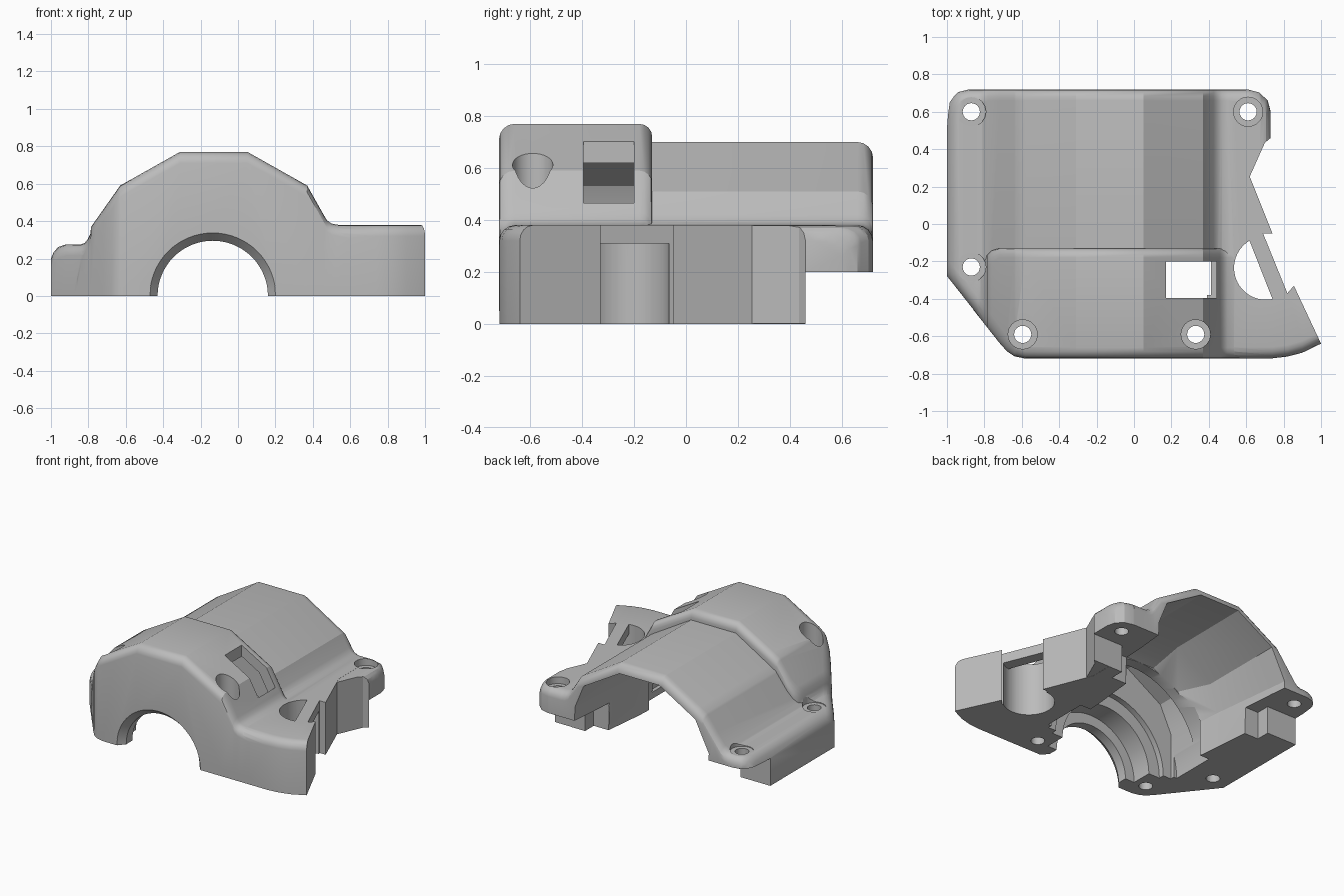
import bpy, bmesh, math

cube = bpy.data.objects.get("Cube")
if cube:
    bpy.data.objects.remove(cube, do_unlink=True)

grey = bpy.data.materials.new("satin grey")
grey.use_nodes = True
grey.diffuse_color = (0.5, 0.5, 0.5, 1)
grey.node_tree.nodes["Principled BSDF"].inputs["Base Color"].default_value = (0.5, 0.5, 0.5, 1)


def loft(name, loops):
    """Skin a closed solid through a list of matching point loops."""
    bm = bmesh.new()
    rings = [[bm.verts.new(p) for p in loop] for loop in loops]
    for a, b in zip(rings, rings[1:]):
        for i in range(len(a)):
            j = (i + 1) % len(a)
            bm.faces.new((a[i], a[j], b[j], b[i]))
    bm.faces.new(rings[0])
    bm.faces.new(rings[-1])
    bmesh.ops.recalc_face_normals(bm, faces=bm.faces)
    mesh = bpy.data.meshes.new(name)
    bm.to_mesh(mesh)
    bm.free()
    mesh.materials.append(grey)
    ob = bpy.data.objects.new(name, mesh)
    bpy.context.collection.objects.link(ob)
    return ob


def upright(name, plan, z0, z1):
    return loft(name, [[(x, y, z) for x, y in plan] for z in (z0, z1)])


def lengthwise(name, sections):
    """Loft along y through (y, xz-profile) pairs."""
    return loft(name, [[(x, y, z) for x, z in profile] for y, profile in sections])


def box(name, x, y, z):
    return upright(name, [(x[0], y[0]), (x[1], y[0]), (x[1], y[1]), (x[0], y[1])], *z)


def arc(cx, cy, r, start=0, end=360, n=40):
    count = n if end - start == 360 else n + 1
    angles = [math.radians(start + (end - start) * i / n) for i in range(count)]
    return [(cx + r * math.cos(a), cy + r * math.sin(a)) for a in angles]


def along(line, x):
    """Height of a left-to-right polyline at x."""
    for (ax, ay), (bx, by) in zip(line, line[1:]):
        if x <= bx:
            return ay + (by - ay) * max(0, x - ax) / (bx - ax)
    return line[-1][1]


def casting(name, profile, front, back, bottom, front_rim=0.06, back_rim=0.06):
    """Solid with a top profile and front and back outlines, its upper rims rounded."""
    x0, x1 = profile[0][0], profile[-1][0]
    columns = sorted({x for line in (profile, front, back) for x, _ in line if x0 <= x <= x1})
    turns = [math.radians(90 * k / 4) for k in range(5)]
    loops = []
    for x in columns:
        z = along(profile, x)

        def rim(line, r, sign):
            slope = (along(line, x + 0.01) - along(line, x - 0.01)) / 0.02
            stretch = min(1.8, math.hypot(1, slope))
            return [(x, along(line, x) + sign * r * stretch * (1 - math.cos(t)),
                     z - r * (1 - math.sin(t))) for t in turns]

        near = rim(front, front_rim, 1) if front_rim else [(x, along(front, x), z)]
        far = rim(back, back_rim, -1)
        loops.append([(x, along(front, x), bottom)] + near + far[::-1]
                     + [(x, along(back, x), bottom)])
    return loft(name, loops)


def combine(target, tool, operation):
    mod = target.modifiers.new("combine", 'BOOLEAN')
    mod.operation, mod.solver, mod.object = operation, 'EXACT', tool
    bpy.context.view_layer.objects.active = target
    bpy.ops.object.modifier_apply(modifier=mod.name)
    bpy.data.objects.remove(tool, do_unlink=True)


# Main cover: arched faceted back with a mounting flange on each side
chamfer = [(-1, -0.28), (-0.72, -0.635), (-0.68, -0.68), (-0.64, -0.707), (-0.58, -0.72)]
front = chamfer + [(0.74, -0.72), (0.82, -0.711), (0.9, -0.69), (1.02, -0.632)]
back = [(-1, 0.6), (-0.985, 0.66), (-0.94, 0.705), (-0.88, 0.72), (1.02, 0.72)]
arch = [(-1, 0.2), (-0.985, 0.235), (-0.96, 0.262), (-0.92, 0.275), (-0.84, 0.276),
        (-0.81, 0.286), (-0.78, 0.313), (-0.63, 0.51), (-0.31, 0.7), (0.05, 0.7),
        (0.37, 0.51), (0.425, 0.42), (0.445, 0.397), (0.47, 0.384), (0.5, 0.38), (1.02, 0.38)]
cover = casting("gear_cover", arch, [(x, y + 0.002) for x, y in front], back, 0)

# Raised front housing
housing = [(-0.86, 0.15), (-0.83, 0.272), (-0.805, 0.3), (-0.79, 0.33), (-0.785, 0.37),
           (-0.63, 0.59), (-0.31, 0.77), (0.05, 0.77), (0.37, 0.59), (0.46, 0.43),
           (0.475, 0.405), (0.5, 0.387), (0.535, 0.3802), (0.6, 0.36)]
housing_back = [(-0.86, -0.26), (-0.8, -0.18), (-0.76, -0.142), (-0.72, -0.13), (0.6, -0.13)]
combine(cover, casting("front_housing", housing, front, housing_back, 0.05, 0.06, 0.05), 'UNION')

# Broken-line side edge of the wide flange
jag = [(0.6, 0.9), (0.6, 0.3), (0.62, 0.25), (0.74, -0.05), (0.69, -0.05), (0.82, -0.37),
       (0.855, -0.33), (1.001, -0.642), (1.001, -0.9), (1.3, -0.9), (1.3, 0.9)]
combine(cover, upright("side_cutter", jag, -0.5, 1.5), 'DIFFERENCE')

# Rounded rear mounting tab
tab = [(0.5, 0.379), (0.68, 0.379), (0.705, 0.37), (0.723, 0.35), (0.731, 0.32)]
tab_front = [(0.5, 0.2), (0.595, 0.2), (0.7, 0.435), (0.731, 0.46)]
tab_back = [(0.5, 0.719), (0.61, 0.719), (0.67, 0.703), (0.715, 0.66), (0.731, 0.6)]
combine(cover, casting("rear_tab", tab, tab_front, tab_back, 0.001, 0), 'UNION')

# Round pocket under the flange, open as a half-moon on top
combine(cover, upright("pocket_cutter", arc(0.705, -0.235, 0.17), -0.5, 0.31), 'DIFFERENCE')
combine(cover, upright("half_moon_cutter", arc(0.705, -0.235, 0.17, 121, 282, 24), -0.4, 1),
        'DIFFERENCE')

# Stepped bore for the bearing
bore = [(-0.75, 0.362), (-0.67, 0.295), (-0.6, 0.295), (-0.6, 0.37), (-0.45, 0.37),
        (-0.45, 0.46), (-0.38, 0.46), (-0.38, 0.55), (-0.05, 0.55)]
combine(cover, lengthwise("bore_cutter", [(y, arc(-0.135, 0, r, n=64)) for y, r in bore]),
        'DIFFERENCE')

# Hollow inside the front housing, under the window
hollow = [(-0.66, -0.1), (-0.66, 0.34), (-0.57, 0.53), (-0.29, 0.7), (0.03, 0.7),
          (0.31, 0.54), (0.39, 0.4), (0.39, -0.1)]
combine(cover, lengthwise("hollow_cutter", [(-0.41, hollow), (-0.18, hollow)]), 'DIFFERENCE')

# Rear cavity, widening to the open back
inner = [(-0.6, -0.1), (-0.6, 0.25), (-0.46, 0.45), (-0.25, 0.55), (-0.02, 0.55),
         (0.2, 0.45), (0.33, 0.25), (0.33, -0.1)]
middle = [(-0.62, -0.1), (-0.64, 0.27), (-0.57, 0.46), (-0.29, 0.635), (0.03, 0.635),
          (0.31, 0.46), (0.35, 0.3), (0.34, -0.1)]
outer = [(-0.69, -0.1), (-0.69, 0.25), (-0.58, 0.47), (-0.29, 0.64), (0.03, 0.64),
         (0.32, 0.47), (0.39, 0.3), (0.41, -0.1)]
combine(cover, lengthwise("cavity_cutter", [(-0.1, inner), (0.1, middle), (0.75, outer)]),
        'DIFFERENCE')

# Raised underside at the back with stepped feet, and the square inspection window
combine(cover, box("rear_foot_cutter", (-1.2, 1.2), (0.46, 0.9), (-0.3, 0.2)), 'DIFFERENCE')
combine(cover, box("foot_step_cutter", (-0.76, 0.49), (0.36, 0.6), (-0.3, 0.2)), 'DIFFERENCE')
combine(cover, box("window_cutter", (0.17, 0.44), (-0.395, -0.2), (0.05, 1)), 'DIFFERENCE')

# Screw holes with wider seats
for x, y, seat in ((-0.87, 0.6, 0.27), (-0.87, -0.23, 0.27), (0.61, 0.6, 0.33),
                   (-0.595, -0.59, 0.46), (0.33, -0.59, 0.46)):
    combine(cover, upright("seat_cutter", arc(x, y, 0.078, n=32), seat, 1.2), 'DIFFERENCE')
    combine(cover, upright("screw_cutter", arc(x, y, 0.046, n=24), -0.5, 1.3), 'DIFFERENCE')

bpy.ops.object.select_all(action='DESELECT')
cover.select_set(True)
bpy.context.view_layer.objects.active = cover
bpy.ops.object.shade_smooth_by_angle(angle=math.radians(26))
